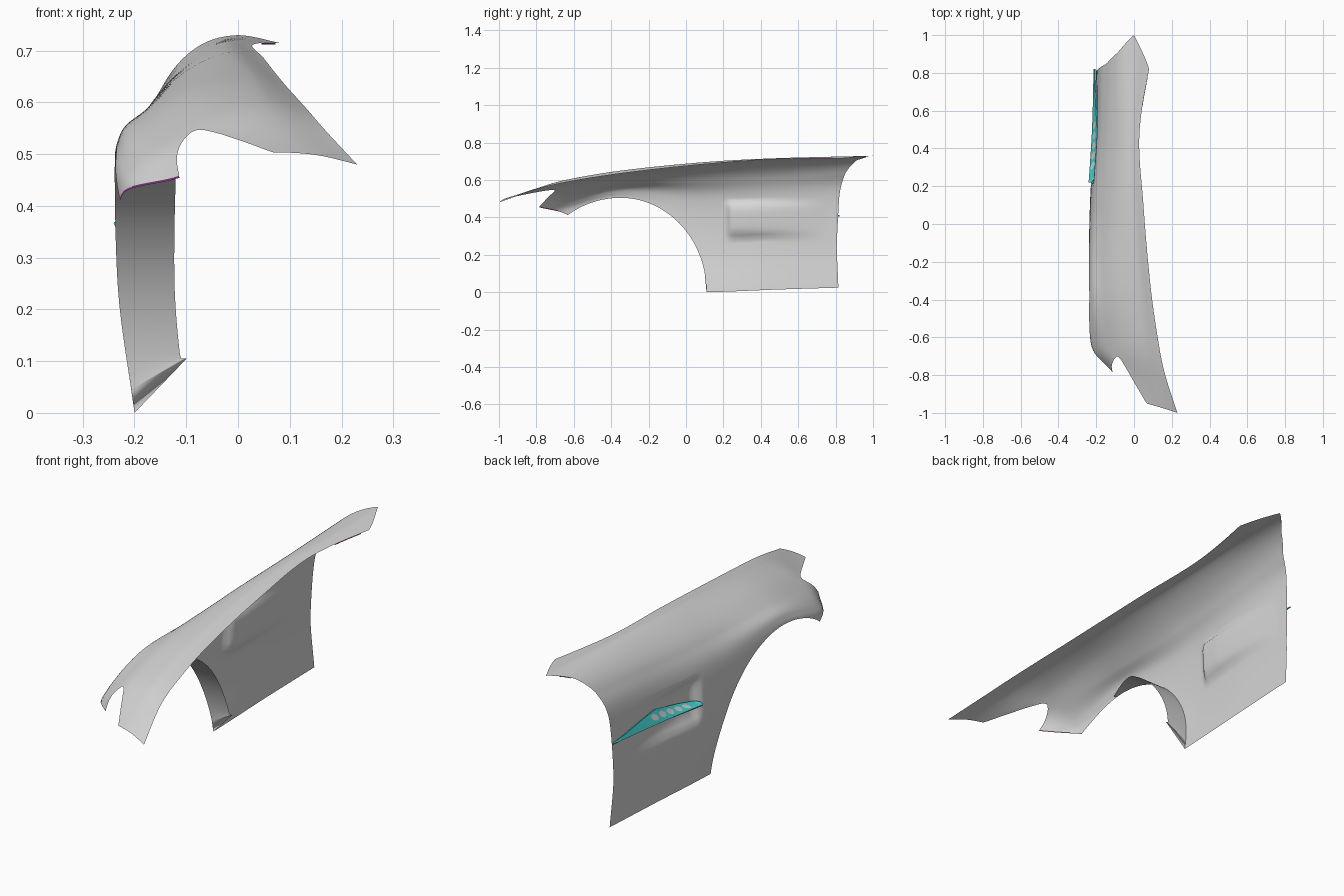
import bpy, bmesh, math
from mathutils import Vector

cube = bpy.data.objects.get("Cube")
if cube:
    bpy.data.objects.remove(cube)


def material(name, colour):
    mat = bpy.data.materials.new(name)
    mat.use_nodes = True
    mat.diffuse_color = (*colour, 1)
    mat.node_tree.nodes["Principled BSDF"].inputs["Base Color"].default_value = (*colour, 1)
    return mat


grey = material("body grey", (0.68, 0.68, 0.68))
cyan = material("vent cyan", (0.06, 0.65, 0.65))
magenta = material("edge magenta", (0.6, 0.05, 0.6))


def curve_at(keys, values, k):
    """Smooth interpolation through values placed at increasing keys."""
    last = len(keys) - 1
    i = max(n for n in range(last) if n == 0 or keys[n] <= k)

    def slope(n):
        a, b = max(n - 1, 0), min(n + 1, last)
        return (values[b] - values[a]) / (keys[b] - keys[a])

    h = keys[i + 1] - keys[i]
    s = (k - keys[i]) / h
    p, q = values[i], values[i + 1]
    return (p * (1 + 2 * s) * (1 - s) ** 2 + slope(i) * (h * s * (1 - s) ** 2)
            + q * (s * s * (3 - 2 * s)) - slope(i + 1) * (h * s * s * (1 - s)))


def line_at(points, k):
    """Straight interpolation along a list of (key, value) points."""
    for (a, p), (b, q) in zip(points, points[1:]):
        if k <= b:
            return p + (q - p) * (k - a) / (b - a)
    return points[-1][1]


# Cross-sections (x, z) from the hood edge over the shoulder to the sill
sections = {
    -1.0: [(.23, .48), (.16, .49), (.08, .49), (.02, .48), (-.02, .45), (-.03, .4), (-.03, .35)],
    -.8: [(.165, .55), (.08, .555), (0, .54), (-.07, .515), (-.105, .455), (-.12, .41), (-.12, .3)],
    -.66: [(.135, .585), (.05, .597), (-.05, .575), (-.13, .53), (-.2, .47), (-.222, .415), (-.21, .3)],
    -.35: [(.09, .635), (.02, .65), (-.08, .63), (-.17, .58), (-.228, .535), (-.235, .42), (-.2, 0)],
    .1: [(.05, .685), (-.02, .695), (-.1, .66), (-.17, .595), (-.222, .49), (-.232, .25), (-.2, 0)],
    .5: [(.03, .712), (-.03, .715), (-.1, .675), (-.155, .61), (-.195, .5), (-.21, .25), (-.195, .015)],
    1.0: [(.115, .715), (0, .73), (-.08, .71), (-.14, .645), (-.187, .53), (-.197, .25), (-.185, .03)],
}
stations = list(sections)
rails = [[Vector(sections[y][n]) for y in stations] for n in range(7)]
steps = [n / 6 for n in range(7)]

# Front edge with the lamp notch, and rear edge with the pointed tip: (row fraction, y)
front_edge = [(0, -1), (.38, -.95), (.44, -.83), (.49, -.71), (.525, -.7), (.58, -.715), (.79, -.785), (1, -.63)]
rear_edge = [(0, .82), (1 / 6, 1), (1 / 3, .91), (.5, .85), (2 / 3, .82), (5 / 6, .805), (1, .815)]


def skin(y, t):
    ring = [curve_at(stations, rail, y) for rail in rails]
    p = curve_at(steps, ring, t)
    return Vector((p.x, y, p.y))


def t_at_height(y, z):
    low, high = .4, 1.0
    for _ in range(16):
        mid = (low + high) / 2
        if skin(y, mid).z > z:
            low = mid
        else:
            high = mid
    return high


def sheet(name, columns, mat, thickness=0):
    """Grid surface through columns of points, smooth unless given a thickness."""
    bm = bmesh.new()
    grid = [[bm.verts.new(p) for p in column] for column in columns]
    for a, b in zip(grid, grid[1:]):
        for j in range(len(a) - 1):
            face = bm.faces.new((a[j], a[j + 1], b[j + 1], b[j]))
            face.smooth = thickness == 0
    mesh = bpy.data.meshes.new(name)
    bm.to_mesh(mesh)
    bm.free()
    mesh.materials.append(mat)
    obj = bpy.data.objects.new(name, mesh)
    bpy.context.collection.objects.link(obj)
    if thickness:
        mod = obj.modifiers.new("thickness", "SOLIDIFY")
        mod.thickness, mod.offset = thickness, 0


def scoop_depth(y):
    """Inward depth of the scoop behind the vent: steep front, fading rear."""
    return .03 * max(0, min((y - .21) / .03, (.74 - y) / .4, 1))


def recess(p):
    return scoop_depth(p.y) * max(0, 1 - ((p.z - .39) / .1) ** 4)


# Fender skin: columns run back from the lamp edge, rows run down to arch or sill
arch_y, arch_height = -.35, .505


def arch_point(a):
    radius = .46 if a < math.pi / 2 else .49
    return arch_y + radius * math.cos(a), arch_height * math.sin(a)


start = math.acos(-.28 / .49)
angles = [start * (1 - n / 48) for n in range(49)]
spots = [arch_point(a) for a in angles]
spots += [(.11 + .71 * n / 48, 0) for n in range(1, 49)]
rows = 72
columns = []
for y0, z0 in spots:
    bottom = t_at_height(y0, z0) if y0 < .109 else 1
    column = []
    for j in range(rows + 1):
        y = y0
        if y0 < -.4:
            y = -.4 + (y0 + .4) / .23 * (-.4 - line_at(front_edge, j / rows))
        elif y0 > .5:
            y = .5 + (y0 - .5) / .32 * (line_at(rear_edge, j / rows) - .5)
        p = skin(y, bottom * j / rows)
        p.x += recess(p)
        column.append(p)
    columns.append(column)
sheet("fender_skin", columns, grey)

# Flange turned inwards behind the wheel, slanted at the sill, fading out over the top
flange = []
for a, column in zip(angles, columns):
    if a < 1.7:
        edge = column[-1]
        width = .1 * min(1, (1.75 - a) / .6)
        y, z = arch_point(max(a, .21))
        flange.append([edge, Vector((edge.x + width + .02 * math.sin(a) * width / .1, y, z))])
sheet("wheel_arch_flange", flange, grey)


# Vent blade: a long tilted leaf, outer edge low, inner edge sunk in the scoop
def blade_low(y):
    return .363 + (y - .22) * .075


def blade_high(y):
    return blade_low(y) + line_at([(.22, .01), (.5, .055), (.82, .002)], y)


def blade_point(y, z, lift):
    p = skin(y, t_at_height(y, z))
    rise = (z - blade_low(y)) / (blade_high(y) - blade_low(y))
    outer, inner = .013, .008 - .95 * scoop_depth(y)
    p.x -= outer + (inner - outer) * rise + lift
    p.z += lift
    return p


def blade_plate(name, y_from, y_to, low, high, lift, mat, thickness=0):
    result = []
    for n in range(25):
        y = y_from + (y_to - y_from) * n / 24
        result.append([blade_point(y, high(y) + (low(y) - high(y)) * m / 4, lift) for m in range(5)])
    sheet(name, result, mat, thickness)


blade_plate("vent_blade", .22, .82, blade_low, blade_high, 0, cyan, .008)

# Slanted slots along the front half of the blade
for n in range(5):
    centre = .31 + n * .053
    middle = (blade_low(centre) + blade_high(centre)) / 2
    tall = (blade_high(centre) - blade_low(centre)) * .25

    def half(y):
        return tall * math.sqrt(max(.001, 1 - ((y - centre) / .021) ** 2))

    def slant(y):
        return middle + (y - centre) * .3

    blade_plate("vent_slot_%d" % (n + 1), centre - .021, centre + .021,
                lambda y: slant(y) - half(y), lambda y: slant(y) + half(y), .0045, grey)


# Fine coloured sealing strips under the front corner, rear edge and hood edge
def seal(name, points):
    sheet(name, [[p, p + Vector((.001, 0, -.003))] for p in points], magenta)


seal("front_corner_seal", columns[0][57:])
seal("rear_edge_seal", columns[-1][17:23])
seal("hood_edge_seal", [column[0] for column in columns[-14:-3]])
